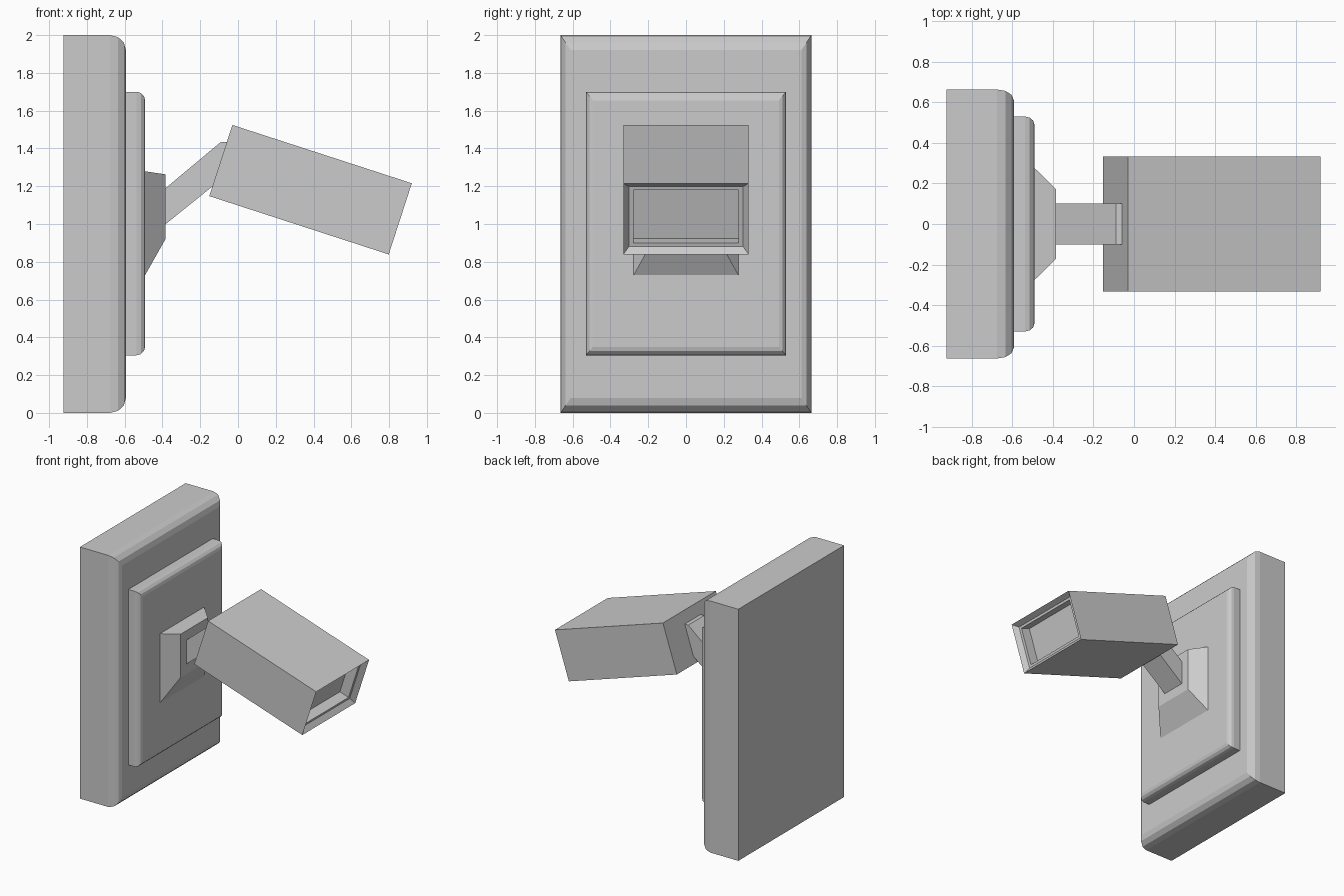
import bpy, bmesh, math
from mathutils import Matrix

if "Cube" in bpy.data.objects:
    bpy.data.objects.remove(bpy.data.objects["Cube"])


def make_object(name, bm):
    bmesh.ops.recalc_face_normals(bm, faces=bm.faces)
    mesh = bpy.data.meshes.new(name)
    bm.to_mesh(mesh)
    bm.free()
    obj = bpy.data.objects.new(name, mesh)
    bpy.context.collection.objects.link(obj)
    return obj


def loft(name, rings):
    """Join rectangles (x, half_y, z_low, z_high) along x, capping both ends."""
    bm = bmesh.new()
    loops = [[bm.verts.new((x, y, z)) for y, z in
              ((-hy, z0), (hy, z0), (hy, z1), (-hy, z1))]
             for x, hy, z0, z1 in rings]
    for a, b in zip(loops, loops[1:]):
        for i in range(4):
            j = (i + 1) % 4
            bm.faces.new((a[i], a[j], b[j], b[i]))
    bm.faces.new(loops[0])
    bm.faces.new(loops[-1])
    return make_object(name, bm)


def rounded_plate(name, x0, x1, hy, z0, z1, dx, dy, dz, steps):
    """Slab whose +x rim is rounded over."""
    rings = [(x0, hy, z0, z1)]
    for i in range(steps + 1):
        a = math.pi / 2 * i / steps
        s, c = math.sin(a), 1 - math.cos(a)
        rings.append((x1 - dx + dx * s, hy - dy * c, z0 + dz * c, z1 - dz * c))
    return loft(name, rings)


# wall plates
rounded_plate("wall_plate", -0.925, -0.593, 0.664, 0, 2, 0.084, 0.053, 0.08, 3)
rounded_plate("raised_panel", -0.60, -0.492, 0.53, 0.305, 1.70, 0.045, 0.038, 0.045, 3)

# tapered mount
loft("mount_base", [(-0.50, 0.285, 0.715, 1.28), (-0.385, 0.172, 0.918, 1.263)])

# slanted arm
profile = [(-0.395, 0.99), (-0.395, 1.18), (-0.09, 1.435), (-0.05, 1.435), (-0.125, 1.207)]
bm = bmesh.new()
face = bm.faces.new([bm.verts.new((x, -0.1, z)) for x, z in profile])
ext = bmesh.ops.extrude_face_region(bm, geom=[face])
verts = [v for v in ext["geom"] if isinstance(v, bmesh.types.BMVert)]
bmesh.ops.translate(bm, verts=verts, vec=(0, 0.2, 0))
make_object("arm", bm)

# tilted camera housing with recessed front
housing = loft("camera_housing", [
    (0, 0.332, -0.198, 0.198),
    (0.999, 0.332, -0.198, 0.198),
    (0.96, 0.302, -0.167, 0.167),
    (0.96, 0.279, -0.148, 0.148),
    (0.88, 0.279, -0.148, 0.148),
])
housing.data.transform(Matrix.Translation((-0.091, 0, 1.336)) @ Matrix.Rotation(math.radians(18), 4, 'Y'))
